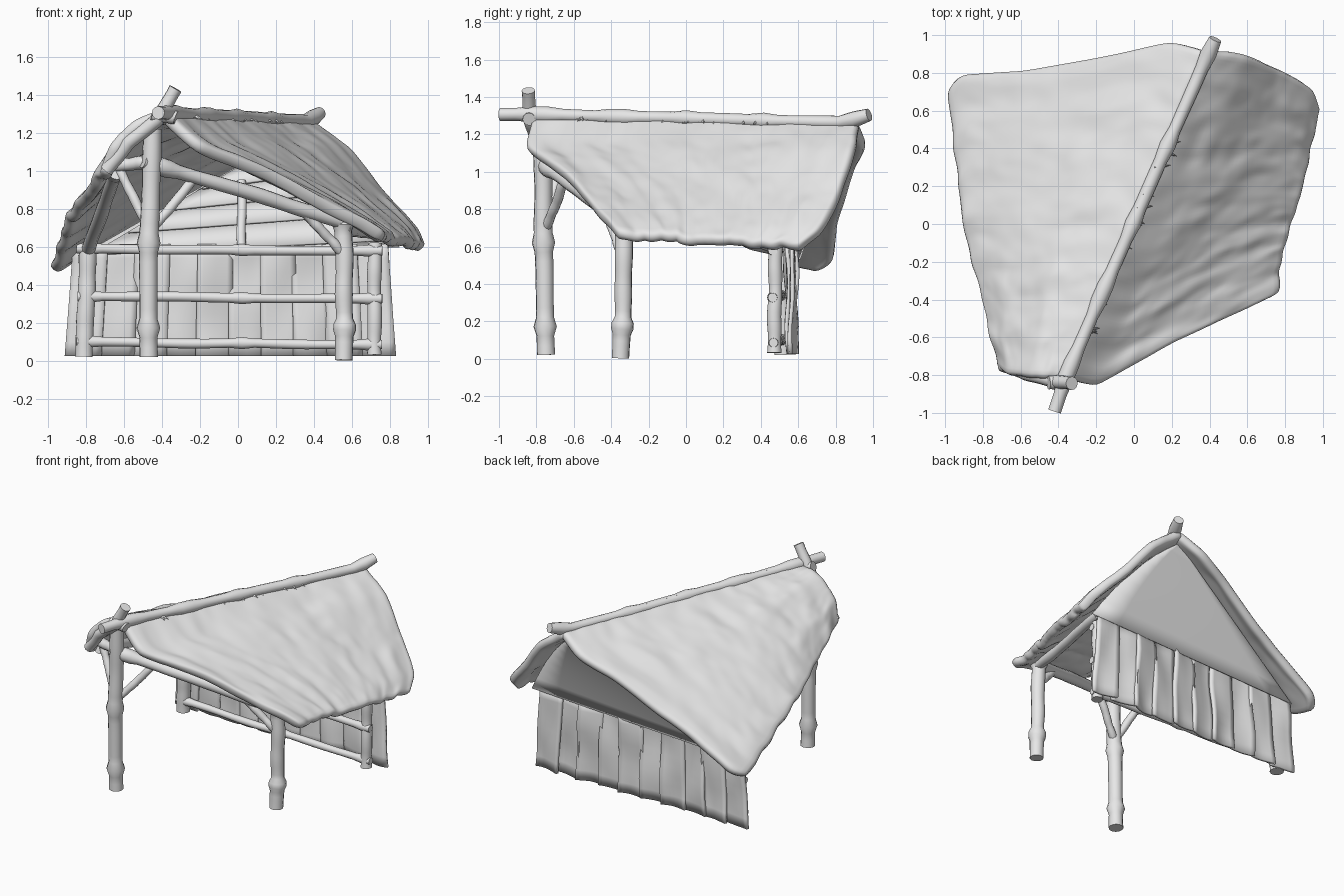
import bpy, bmesh, random
from mathutils import Vector, noise

random.seed(4)
if "Cube" in bpy.data.objects:
    bpy.data.objects.remove(bpy.data.objects["Cube"])

grey = bpy.data.materials.new("plain_grey")
grey.use_nodes = True
grey.diffuse_color = (0.8, 0.8, 0.8, 1)
grey.node_tree.nodes["Principled BSDF"].inputs["Base Color"].default_value = (0.8, 0.8, 0.8, 1)


def finish(name, mesh, angle=0.7):
    obj = bpy.data.objects.new(name, mesh)
    bpy.context.collection.objects.link(obj)
    mesh.materials.clear()
    mesh.materials.append(grey)
    bpy.ops.object.select_all(action='DESELECT')
    obj.select_set(True)
    bpy.context.view_layer.objects.active = obj
    bpy.ops.object.shade_smooth_by_angle(angle=angle)
    return obj


def along(pts, t):
    """Point at fraction t of a polyline's length."""
    pts = [Vector(p) for p in pts]
    lens = [(b - a).length for a, b in zip(pts, pts[1:])]
    d = t * sum(lens)
    for a, b, l in zip(pts, pts[1:], lens):
        if d <= l + 1e-6:
            return a.lerp(b, d / l)
        d -= l
    return pts[-1]


def pole(name, pts, r, bumps=(), wobble=0.006):
    """Rough round timber through pts, with thicker knots at the given fractions."""
    steps = 24
    curve = bpy.data.curves.new(name, 'CURVE')
    curve.dimensions = '3D'
    curve.bevel_depth = r
    curve.bevel_resolution = 4
    curve.use_fill_caps = True
    spline = curve.splines.new('POLY')
    spline.points.add(steps)
    seed = Vector((random.random() * 50, 0, 0))
    for i, p in enumerate(spline.points):
        t = i / steps
        co = along(pts, t) + noise.noise_vector(seed + Vector((t * 4, 0, 0))) * wobble
        p.co = (*co, 1)
        p.radius = 1 + 0.1 * noise.noise(seed + Vector((0, t * 6, 0)))
        if any(abs(t - b) < 0.03 for b in bumps):
            p.radius = 1.28
    tmp = bpy.data.objects.new(name + "_path", curve)
    bpy.context.collection.objects.link(tmp)
    bpy.context.view_layer.update()
    mesh = bpy.data.meshes.new_from_object(tmp.evaluated_get(bpy.context.evaluated_depsgraph_get()))
    bpy.data.objects.remove(tmp)
    return finish(name, mesh)


def sheet(name, func, nu, nv, thick, smooth_levels=0, offset=0):
    """Thick sheet made from a function of two fractions."""
    bm = bmesh.new()
    grid = [[bm.verts.new(func(i / nu, j / nv)) for j in range(nv + 1)] for i in range(nu + 1)]
    for i in range(nu):
        for j in range(nv):
            bm.faces.new((grid[i][j], grid[i + 1][j], grid[i + 1][j + 1], grid[i][j + 1]))
    mesh = bpy.data.meshes.new(name)
    bm.to_mesh(mesh)
    bm.free()
    obj = finish(name, mesh, 1.0)
    solid = obj.modifiers.new("Thickness", 'SOLIDIFY')
    solid.thickness = thick
    solid.offset = offset
    if smooth_levels:
        sub = obj.modifiers.new("Rounding", 'SUBSURF')
        sub.levels = sub.render_levels = smooth_levels
    return obj


def roof_slope(name, ridge, eave, front, back, flip, bulge):
    """Patch spanning four border lines, with ripples running down the slope."""
    corners = [Vector(ridge[0]), Vector(ridge[-1]), Vector(eave[0]), Vector(eave[-1])]

    def point(u, v):
        s = u if flip else 1 - u
        p = along(ridge, s) * (1 - v) + along(eave, s) * v
        p += along(front, v) * (1 - s) + along(back, v) * s
        p -= (corners[0] * (1 - s) + corners[1] * s) * (1 - v) + (corners[2] * (1 - s) + corners[3] * s) * v
        p.z += bulge * 4 * v * (1 - v) * (1 - s)
        p.z += 0.022 * noise.noise(Vector((s * 14, v * 3, 3 * flip))) * min(1, v * 5)
        p.z += 0.012 * noise.noise(Vector((s * 30, v * 14, 7)))
        p.x += 0.015 * noise.noise(Vector((s * 12, v * 4, 5)))
        return p

    return sheet(name, point, 44, 22, 0.065, 1, -1)


# Thatched roof
ridge = [(-0.38, -0.82, 1.315), (0.38, 0.92, 1.28)]
roof_slope("roof_slope_left", ridge,
           [(0.775, -0.37, 0.68), (0.8, -0.15, 0.665), (0.9, 0.17, 0.64), (0.995, 0.6, 0.605)],
           [ridge[0], (-0.2, -0.87, 1.14), (0.2, -0.64, 0.97), (0.5, -0.5, 0.82), (0.775, -0.37, 0.68)],
           [ridge[1], (0.6, 0.89, 1.12), (0.81, 0.8, 0.87), (0.96, 0.71, 0.69), (0.995, 0.6, 0.605)], False, 0.01)
roof_slope("roof_slope_right", ridge,
           [(-0.73, -0.76, 1.0), (-0.79, -0.5, 0.92), (-0.92, 0, 0.76), (-1.0, 0.7, 0.485)],
           [ridge[0], (-0.55, -0.81, 1.25), (-0.68, -0.8, 1.12), (-0.73, -0.76, 1.0)],
           [ridge[1], (0.2, 0.975, 1.17), (-0.2, 0.89, 0.97), (-0.58, 0.82, 0.75), (-0.94, 0.8, 0.52),
            (-1.0, 0.7, 0.485)], True, 0.025)

# Ridge pole with ties
pole("ridge_pole", [(-0.42, -0.99, 1.305), (-0.36, -0.8, 1.305), (0.37, 0.85, 1.26), (0.43, 0.98, 1.3)],
     0.034, (0.1, 0.32, 0.5, 0.72, 0.97))

# Straw tufts beside the ridge
bm = bmesh.new()
for i in range(18):
    base = Vector(ridge[0]).lerp(Vector(ridge[1]), random.uniform(0.08, 0.85)) - Vector((0, 0, 0.01))
    tip = base + Vector((random.uniform(0.05, 0.09), random.uniform(-0.05, 0.02), -0.03))
    a, b, c, d = (bm.verts.new(p) for p in (base + Vector((0, 0.02, 0)), base - Vector((0, 0.02, 0)),
                                            base + Vector((0, 0, 0.03)), tip))
    for f in ((a, b, d), (b, c, d), (c, a, d)):
        bm.faces.new(f)
tufts = bpy.data.meshes.new("straw_tufts")
bm.to_mesh(tufts)
bm.free()
finish("straw_tufts", tufts)

# Main posts
pole("front_right_post", [(-0.47, -0.75, 0.02), (-0.47, -0.76, 0.64), (-0.45, -0.77, 1.22)], 0.049, (0.13, 0.5))
pole("front_left_post", [(0.56, -0.35, 0.005), (0.56, -0.335, 0.2), (0.555, -0.33, 0.75)], 0.047, (0.23, 0.95))
pole("back_right_post", [(-0.81, 0.52, 0.02), (-0.79, 0.52, 0.6)], 0.048)
pole("back_left_post", [(0.72, 0.47, 0.03), (0.72, 0.48, 0.62)], 0.038)

# Beams, rafters and braces
pole("front_beam", [(-0.5, -0.78, 1.05), (0.57, -0.34, 0.73)], 0.038, (0.1,))
pole("corner_beam", [(-0.45, -0.76, 1.05), (-0.64, -0.68, 1.03)], 0.035)
pole("right_eave_beam", [(-0.64, -0.7, 1.0), (-0.79, 0.54, 0.58)], 0.036, (0.02,))
pole("left_eave_beam", [(0.56, -0.36, 0.7), (0.73, 0.5, 0.67)], 0.034)
pole("right_gable_rafter", [(-0.33, -0.84, 1.43), (-0.42, -0.83, 1.27), (-0.58, -0.79, 1.15), (-0.69, -0.75, 1.0)], 0.036)
pole("ridge_peg", [(-0.45, -0.84, 1.3), (-0.33, -0.84, 1.28)], 0.036)
for name, a, b in (("brace_inner", (-0.45, -0.75, 0.7), (-0.22, -0.64, 0.97)),
                   ("brace_outer", (-0.48, -0.75, 0.72), (-0.63, -0.68, 1.02)),
                   ("brace_left_post", (0.54, -0.35, 0.58), (0.34, -0.43, 0.79))):
    pole(name, [a, b], 0.026)

# Rails inside the back wall
for name, z in (("lower_rail", 0.09), ("middle_rail", 0.33), ("top_rail", 0.58)):
    pole(name, [(-0.85, 0.51, z + 0.01), (0.76, 0.465, z - 0.005)], 0.025, (0.04, 0.55, 0.95))
pole("rail_stud", [(0.02, 0.5, 0.58), (0.02, 0.66, 0.95)], 0.024)

# Warped upright planks of the back wall
count = 10
for i in range(count):
    left = -0.88 + 1.68 * i / count
    twist = random.uniform(-0.03, 0.03)

    def plank(u, v, left=left, i=i, twist=twist):
        x = left + (u - 0.05) * 1.68 / count * 1.12
        x *= 1.025 - 0.05 * v
        y = 0.555 + 0.01 * (i % 2) + twist * (u - 0.5) + 0.025 * noise.noise(Vector((i * 3.3 + u, v * 2, 0)))
        return Vector((x, y + 0.015 * (2 * u - 1) ** 2 * (1 - v), 0.025 + 0.59 * v))

    sheet("wall_plank_%d" % (i + 1), plank, 6, 8, 0.02)


# Gable panel leaning out to the roof edge, with lapped boards inside
def gable(u, v, shift=0.0):
    foot = Vector((-0.87, 0.6, 0.53)).lerp(Vector((0.85, 0.58, 0.6)), u)
    p = foot.lerp(Vector((0.33, 0.86, 1.21)), v)
    return p + Vector((0, shift, 0.28 * v * (1 - v) * u))


sheet("gable_panel", lambda u, v: gable(u, v * 0.99), 8, 8, 0.015)
for k in range(5):
    low, high = 0.04 + k * 0.17, 0.23 + k * 0.17
    sheet("gable_board_%d" % (k + 1),
          lambda u, v: gable(0.03 + 0.94 * u, low + (high - low) * v,
                             -0.07 + 0.05 * v + 0.015 * noise.noise(Vector((u * 5, k, 0)))),
          8, 2, 0.015)
